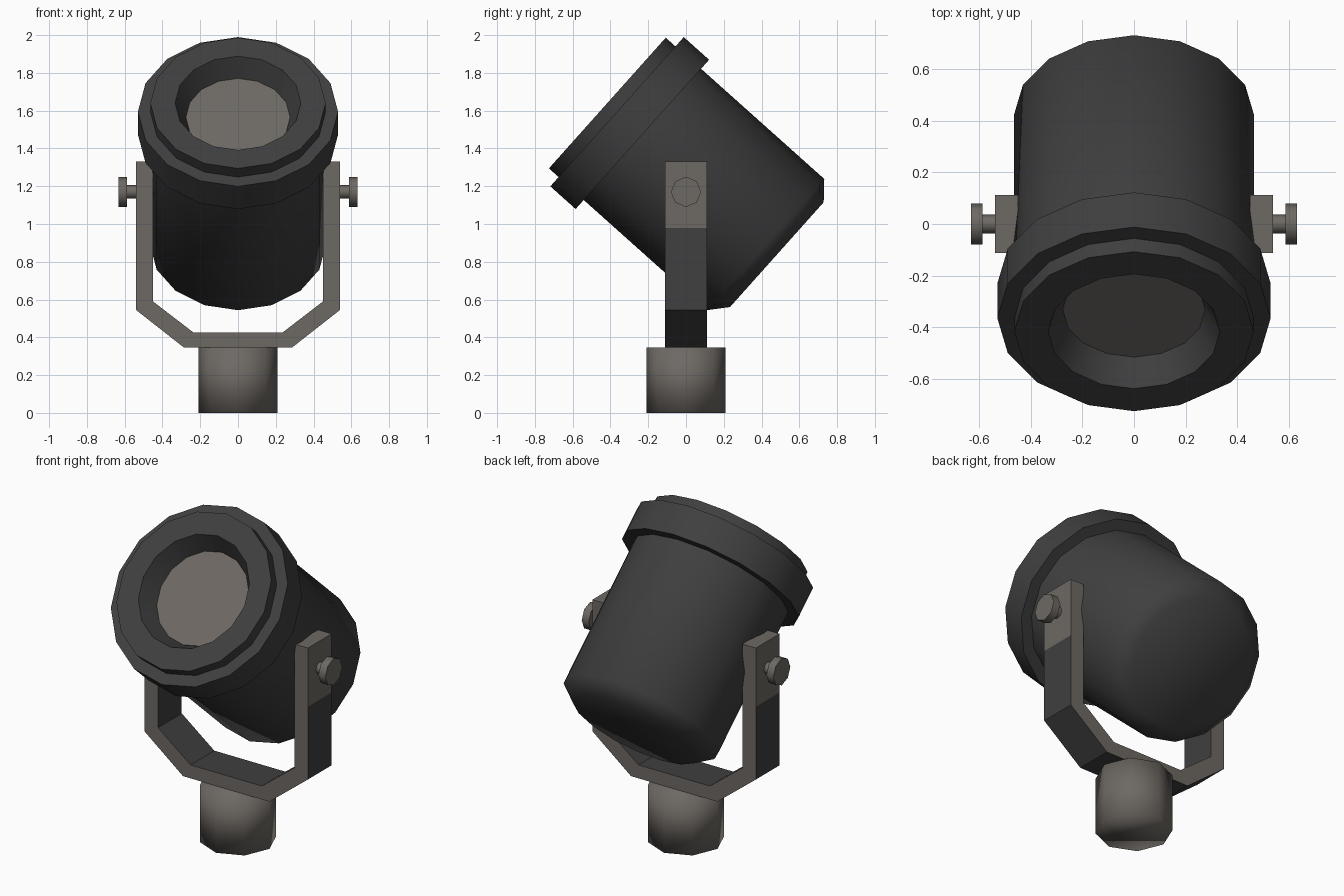
import bpy, bmesh, math
from mathutils import Matrix

old = bpy.data.objects.get("Cube")
if old:
    bpy.data.objects.remove(old, do_unlink=True)


def material(name, colour):
    m = bpy.data.materials.new(name)
    m.use_nodes = True
    m.diffuse_color = (*colour, 1)
    m.node_tree.nodes["Principled BSDF"].inputs["Base Color"].default_value = (*colour, 1)
    return m


black = material("black housing", (0.05, 0.05, 0.05))
metal = material("warm grey metal", (0.155, 0.14, 0.125))


def finish(name, bm, mats, angle=None):
    bmesh.ops.recalc_face_normals(bm, faces=bm.faces)
    me = bpy.data.meshes.new(name)
    bm.to_mesh(me)
    bm.free()
    for m in mats:
        me.materials.append(m)
    ob = bpy.data.objects.new(name, me)
    bpy.context.collection.objects.link(ob)
    if angle is not None:
        bpy.ops.object.select_all(action="DESELECT")
        ob.select_set(True)
        bpy.context.view_layer.objects.active = ob
        bpy.ops.object.shade_smooth_by_angle(angle=math.radians(angle))
    return ob


def revolve(name, profile, sides, matrix, mat, angle=None, hollow=False):
    """Turn (height, radius) points around local z; cap the ends or close the loop."""
    bm = bmesh.new()
    rings = []
    for h, r in profile:
        turns = [2 * math.pi * i / sides for i in range(sides)]
        rings.append([bm.verts.new(matrix @ Matrix.Translation(
            (r * math.cos(a), r * math.sin(a), h)).translation) for a in turns])
    pairs = list(zip(rings, rings[1:]))
    if hollow:
        pairs.append((rings[-1], rings[0]))
    else:
        bm.faces.new(rings[0])
        bm.faces.new(rings[-1])
    for low, high in pairs:
        for i in range(sides):
            j = (i + 1) % sides
            bm.faces.new((low[i], low[j], high[j], high[i]))
    return finish(name, bm, [mat], angle)


# Lamp head, tilted upward, its axis a little above the pivot
PIVOT = 1.17
head = (Matrix.Translation((0, 0, PIVOT)) @ Matrix.Rotation(math.radians(48.2), 4, "X")
        @ Matrix.Translation((0, 0.073, 0)))
revolve("lamp_housing", [(-0.58, 0.372), (-0.5, 0.466), (0.45, 0.466)], 16, head, black, 55)
revolve("front_collar", [(0.375, 0.44), (0.375, 0.53), (0.555, 0.53), (0.555, 0.44)],
        16, head, black, 30, hollow=True)
revolve("front_bezel", [(0.4, 0.464), (0.624, 0.464), (0.624, 0.333), (0.505, 0.275)],
        16, head, black, 30)
revolve("lens", [(0.506, 0.276), (0.511, 0.276)], 16, head, metal)

# Yoke: bent strap, extruded in depth
outer = [(0.54, 1.33), (0.54, 0.98), (0.54, 0.545), (0.285, 0.345)]
inner = [(0.45, 1.33), (0.45, 0.98), (0.45, 0.59), (0.235, 0.425)]
mirror = lambda pts: pts + [(-x, z) for x, z in reversed(pts)]
bm = bmesh.new()
sections = []
for (xo, zo), (xi, zi) in zip(mirror(outer), mirror(inner)):
    sections.append([bm.verts.new(p) for p in (
        (xo, -0.112, zo), (xo, 0.112, zo), (xi, 0.112, zi), (xi, -0.112, zi))])
bm.faces.new(sections[0])
bm.faces.new(sections[-1])
for a, b in zip(sections, sections[1:]):
    for i in range(4):
        j = (i + 1) % 4
        bm.faces.new((a[i], a[j], b[j], b[i]))
# Strap surfaces below the pivot plates are black, edges and plates are metal
bm.normal_update()
for f in bm.faces:
    low = f.calc_center_median().z < 0.98
    f.material_index = 1 if low and abs(f.normal.y) < 0.5 else 0
finish("yoke", bm, [metal, black])

# Pivot knobs on both sides
for side, sign in (("left", 1), ("right", -1)):
    m = Matrix.Translation((0, 0, PIVOT)) @ Matrix.Rotation(sign * math.pi / 2, 4, "Y")
    revolve(side + "_pivot_shaft", [(0.5, 0.036), (0.6, 0.036)], 8, m, metal, 50)
    revolve(side + "_pivot_knob", [(0.587, 0.08), (0.633, 0.08)], 8, m, metal, 50)

# Mounting post
revolve("mounting_post", [(0, 0.208), (0.345, 0.208)], 8, Matrix(), metal, 180)
